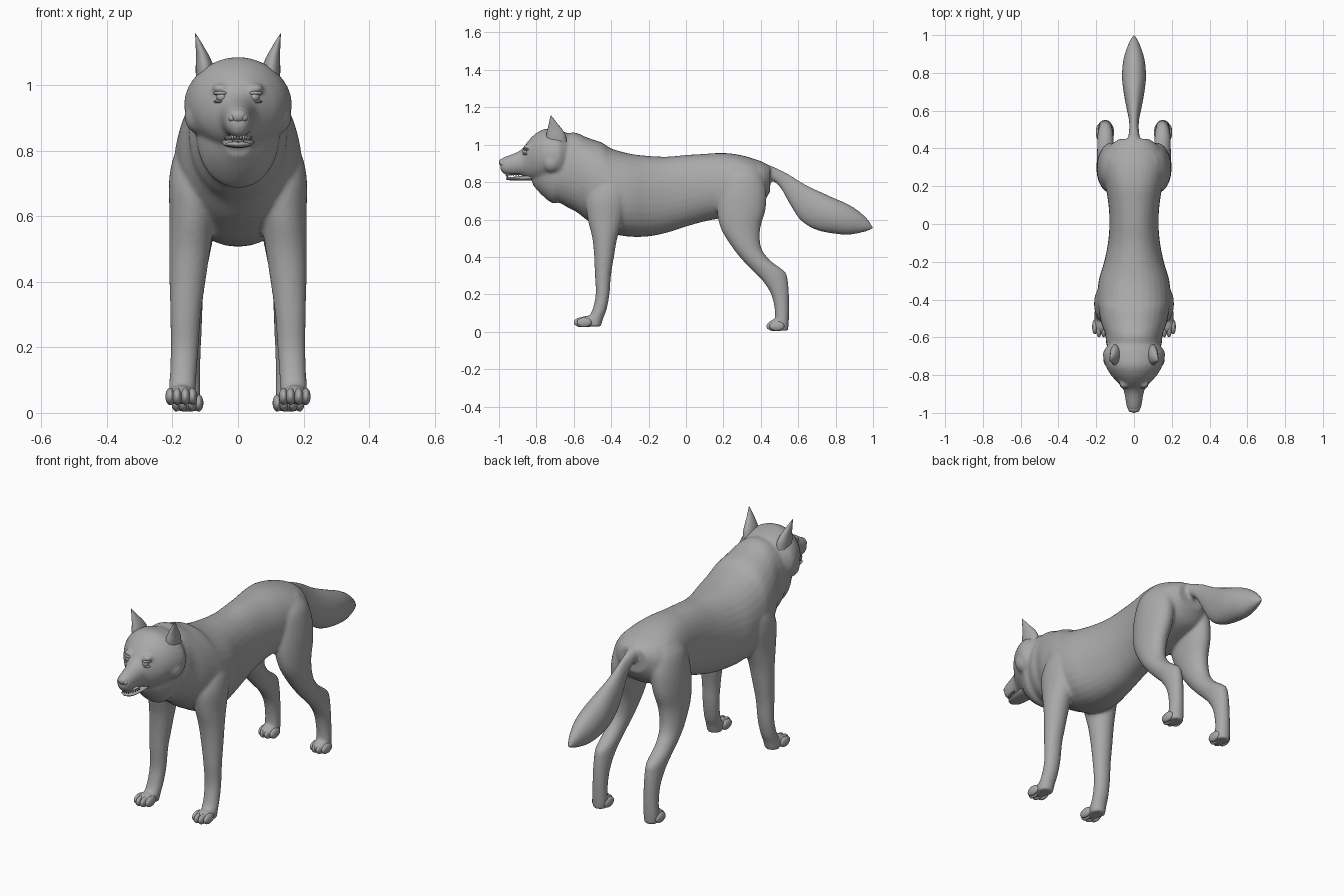
import bpy, bmesh, math
from mathutils import Vector, Matrix

grey = bpy.data.materials.new("grey coat")
grey.diffuse_color = (0.4, 0.4, 0.4, 1)


def make(name, bm):
    bmesh.ops.recalc_face_normals(bm, faces=bm.faces)
    me = bpy.data.meshes.new(name)
    bm.to_mesh(me)
    bm.free()
    me.materials.append(grey)
    for p in me.polygons:
        p.use_smooth = True
    ob = bpy.data.objects.new(name, me)
    bpy.context.collection.objects.link(ob)
    return ob


def spline(rows, steps):
    """Catmull-Rom interpolation through the rows."""
    out = []
    for i in range(len(rows) - 1):
        a, b = rows[max(i - 1, 0)], rows[i]
        c, d = rows[i + 1], rows[min(i + 2, len(rows) - 1)]
        for s in range(steps):
            t = s / steps
            out.append([0.5 * (2 * q + (r - p) * t + (2 * p - 5 * q + 4 * r - u) * t * t
                               + (3 * q - p - 3 * r + u) * t ** 3)
                        for p, q, r, u in zip(a, b, c, d)])
    return out + [list(rows[-1])]


def skin(bm, rings):
    loops = [[bm.verts.new(p) for p in ring] for ring in rings]
    n = len(loops[0])
    for a, b in zip(loops, loops[1:]):
        for i in range(n):
            j = (i + 1) % n
            bm.faces.new((a[i], a[j], b[j], b[i]))
    bm.faces.new(loops[0])
    bm.faces.new(loops[-1])


def oval(n, p):
    pw = lambda v: math.copysign(abs(v) ** p, v)
    return [(pw(math.cos(2 * math.pi * i / n)), pw(math.sin(2 * math.pi * i / n))) for i in range(n)]


def loft_y(bm, rows, n=32, p=1.0):
    """Rows of (y, top z, bottom z, half width)."""
    skin(bm, [[(max(w, .001) * c, y, (t + b) / 2 + (t - b) / 2 * s) for c, s in oval(n, p)]
              for y, t, b, w in spline(rows, 4)])


def loft_z(bm, rows, side, n=24):
    """Rows of (z, x, y, x radius, y radius)."""
    skin(bm, [[(side * (x + rx * c), y + ry * s, z) for c, s in oval(n, 1)]
              for z, x, y, rx, ry in spline(rows, 4)])


def ball(bm, c, r, tilt=0.0):
    m = Matrix.Translation(c) @ Matrix.Rotation(tilt, 4, 'Z') @ Matrix.Diagonal((*r, 1))
    bmesh.ops.create_uvsphere(bm, u_segments=20, v_segments=12, radius=1, matrix=m)


# Torso, neck, head, tail and legs, fused into one smooth skin
parts = []


def part(build, *args, **kw):
    bm = bmesh.new()
    build(bm, *args, **kw)
    parts.append(bm)


part(loft_y, [(-.82, .93, .785, .05), (-.77, .99, .73, .095), (-.715, 1.04, .687, .125),
              (-.68, 1.05, .69, .13), (-.63, 1.062, .663, .148), (-.585, 1.063, .64, .152),
              (-.52, 1.035, .59, .175), (-.45, 1.012, .55, .188), (-.4, .98, .525, .195),
              (-.3, .952, .508, .187), (-.2, .94, .51, .158), (-.1, .936, .53, .138),
              (0, .945, .562, .13), (.1, .951, .59, .135), (.2, .956, .61, .15),
              (.3, .943, .64, .163), (.4, .912, .68, .14), (.45, .885, .75, .08)], p=.93)
part(loft_y, [(-.6, 1.05, .82, .10), (-.65, 1.068, .805, .145), (-.69, 1.078, .80, .165),
              (-.75, 1.085, .80, .15), (-.8, 1.062, .805, .122), (-.84, 1.025, .815, .086),
              (-.87, .985, .832, .06), (-.9, .962, .838, .05), (-.95, .942, .838, .042),
              (-.98, .93, .848, .034), (-.993, .91, .87, .018)])
part(loft_y, [(.34, .925, .82, .07), (.44, .893, .815, .036), (.5, .867, .775, .026),
              (.55, .842, .69, .027), (.6, .81, .61, .037), (.65, .78, .567, .047),
              (.71, .752, .54, .057), (.78, .72, .526, .064), (.86, .685, .518, .058),
              (.92, .648, .526, .042), (.97, .603, .538, .022), (1.0, .56, .55, .004)])

fore = [(.84, .1, -.4, .06, .07), (.78, .122, -.405, .075, .10), (.7, .134, -.42, .077, .115),
        (.6, .139, -.43, .07, .095), (.5, .147, -.434, .063, .067), (.4, .154, -.438, .055, .053),
        (.3, .16, -.444, .047, .043), (.2, .163, -.446, .043, .037), (.12, .167, -.462, .041, .038),
        (.07, .17, -.483, .041, .04), (.028, .172, -.49, .038, .036)]
hind = [(.9, .07, .31, .05, .07), (.84, .1, .30, .07, .11), (.75, .115, .30, .076, .13),
        (.65, .125, .295, .073, .13), (.55, .135, .292, .063, .105), (.45, .145, .325, .053, .077),
        (.38, .15, .378, .046, .074), (.32, .151, .446, .043, .084), (.27, .151, .478, .041, .067),
        (.2, .151, .503, .038, .048), (.12, .152, .513, .037, .039), (.05, .153, .513, .039, .037),
        (.006, .153, .512, .036, .034)]
for s in (1, -1):
    part(loft_z, fore, s)
    part(loft_z, hind, s)
    part(ball, (s * .173, -.525, .055), (.04, .055, .03))
    part(ball, (s * .154, .485, .035), (.042, .05, .033))
    part(ball, (s * .052, -.842, .99), (.028, .028, .014), s * .5)      # brow
    part(ball, (s * .118, -.72, .905), (.045, .05, .055), s * -.4)      # cheek ruff

joined = bmesh.new()
for bm in parts:
    bmesh.ops.recalc_face_normals(bm, faces=bm.faces)
    me = bpy.data.meshes.new("piece")
    bm.to_mesh(me)
    bm.free()
    joined.from_mesh(me)
    bpy.data.meshes.remove(me)
body = make("wolf_body", joined)
rm = body.modifiers.new("fuse", 'REMESH')
rm.mode = 'VOXEL'
rm.voxel_size = .008
rm.use_smooth_shade = True
sm = body.modifiers.new("soften", 'SMOOTH')
sm.factor = .5
sm.iterations = 7

# Lower jaw and teeth
bm = bmesh.new()
loft_y(bm, [(-.8, .85, .81, .05), (-.86, .836, .808, .047), (-.91, .829, .808, .041),
            (-.945, .828, .81, .033), (-.963, .824, .815, .012)], n=24)
make("lower_jaw", bm)
bm = bmesh.new()
for i in range(15):
    a = math.pi * i / 14
    big = .011 if i in (5, 9) else .007
    m = Matrix.Translation((.039 * math.cos(a), -.895 - .066 * math.sin(a), .838))
    bmesh.ops.create_cone(bm, cap_ends=True, segments=8, radius1=.0015, radius2=.0055,
                          depth=big * 2, matrix=m)
make("teeth", bm)

# Nose with a muzzle bridge
bm = bmesh.new()
ball(bm, (0, -.975, .905), (.029, .025, .023))
for s in (1, -1):
    ball(bm, (s * .018, -.978, .9), (.013, .018, .014))
make("nose", bm)

for s, side in ((1, "left"), (-1, "right")):
    # Pointed ears
    bm = bmesh.new()
    loft_z(bm, [(1.0, .098, -.69, .03, .055), (1.05, .101, -.695, .028, .052),
                (1.085, .107, -.702, .021, .038), (1.115, .116, -.711, .013, .022),
                (1.14, .124, -.718, .006, .01), (1.157, .13, -.722, .001, .001)], s)
    make(side + "_ear", bm)
    # Eyeball with lids
    bm = bmesh.new()
    ball(bm, (s * .05, -.858, .963), (.016, .016, .014))
    make(side + "_eye", bm)
    bm = bmesh.new()
    ball(bm, (s * .053, -.852, .975), (.024, .02, .007), s * .5)
    ball(bm, (s * .053, -.853, .949), (.022, .019, .006), s * .5)
    make(side + "_eyelids", bm)
    # Four toes on each paw
    for name, x, y, z in (("front", .173, -.56, .05), ("hind", .154, .47, .03)):
        bm = bmesh.new()
        for dx, dy in ((-.034, .016), (-.0125, 0), (.0125, 0), (.034, .016)):
            ball(bm, (s * (x + dx), y + dy, z), (.0145, .04, .026))
        make(side + "_" + name + "_toes", bm)
